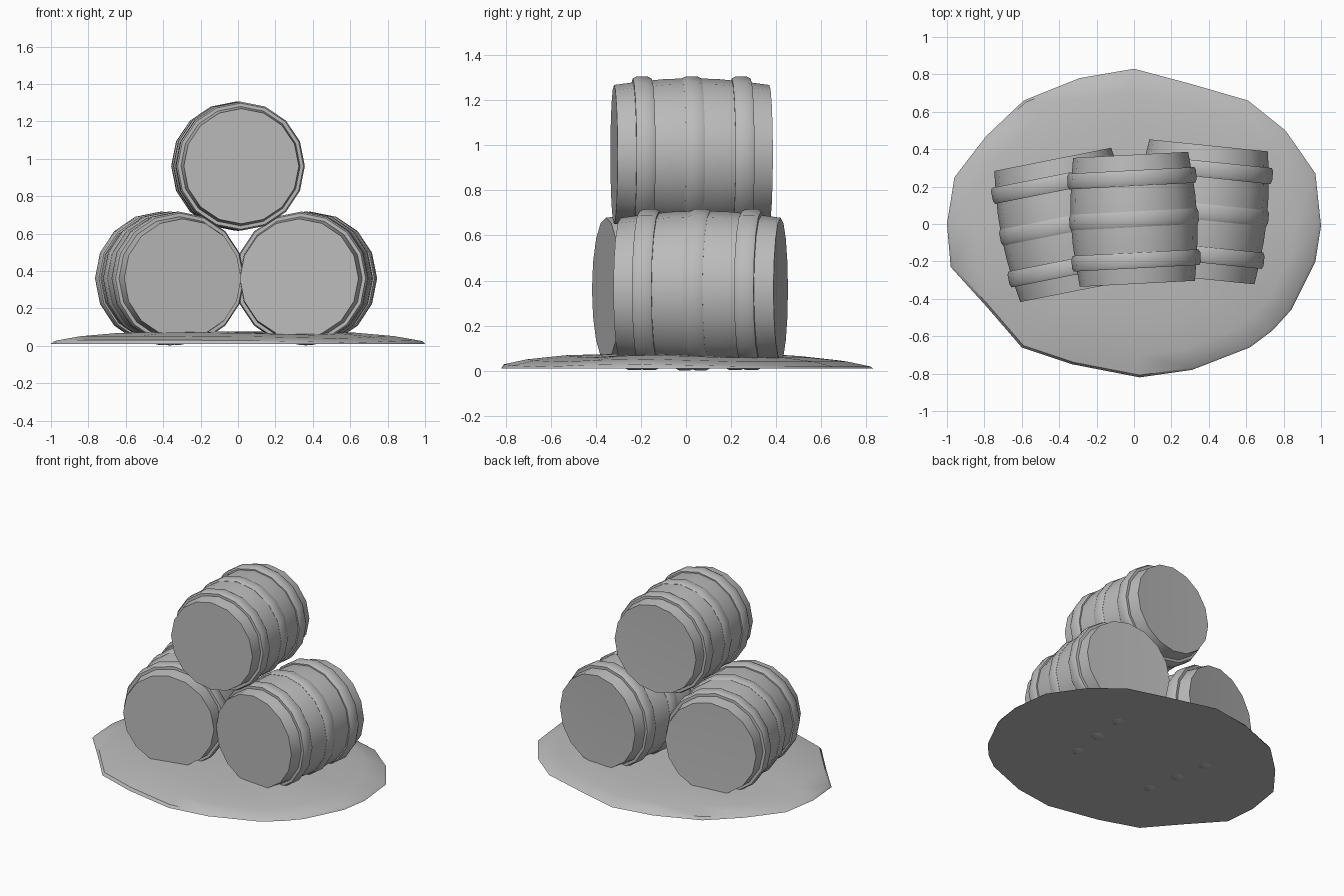
import bpy, bmesh, math
from mathutils import Matrix, Vector

cube = bpy.data.objects.get("Cube")
if cube:
    bpy.data.objects.remove(cube)

SIDES = 16


def make_material(name, rgb):
    mat = bpy.data.materials.new(name)
    mat.use_nodes = True
    mat.diffuse_color = (*rgb, 1)
    mat.node_tree.nodes["Principled BSDF"].inputs["Base Color"].default_value = (*rgb, 1)
    return mat


grey = make_material("plain grey", (0.5, 0.5, 0.5))


def finish(name, bm, smooth_angle):
    bmesh.ops.recalc_face_normals(bm, faces=bm.faces)
    mesh = bpy.data.meshes.new(name)
    bm.to_mesh(mesh)
    bm.free()
    mesh.materials.append(grey)
    obj = bpy.data.objects.new(name, mesh)
    bpy.context.collection.objects.link(obj)
    bpy.ops.object.select_all(action="DESELECT")
    obj.select_set(True)
    bpy.context.view_layer.objects.active = obj
    bpy.ops.object.shade_smooth_by_angle(angle=math.radians(smooth_angle))
    return obj


def bridge(bm, a, b):
    for i in range(len(a)):
        j = (i + 1) % len(a)
        bm.faces.new((a[i], a[j], b[j], b[i]))


def lathe(name, profile, closed=False):
    """Spin (distance along y, radius) points around the y axis."""
    bm = bmesh.new()
    rings = []
    for y, r in profile:
        angles = [math.tau * i / SIDES for i in range(SIDES)]
        rings.append([bm.verts.new((r * math.sin(a), y, r * math.cos(a))) for a in angles])
    for a, b in zip(rings, rings[1:]):
        bridge(bm, a, b)
    if closed:
        bridge(bm, rings[-1], rings[0])
    else:
        bm.faces.new(rings[0])
        bm.faces.new(rings[-1])
    return finish(name, bm, 30)


def barrel(name, centre, yaw, scale):
    # Bulging staves, with a slightly dished back head
    body = [(-0.345, 0.308), (-0.24, 0.322), (-0.12, 0.334), (0, 0.338),
            (0.12, 0.334), (0.24, 0.322), (0.345, 0.308), (0.342, 0.2)]
    parts = [lathe(name + "_staves", body)]
    # Three hoops with softened outer edges
    for label, y, r in (("front", -0.22, 0.345), ("middle", 0, 0.346), ("back", 0.22, 0.345)):
        band = [(y - 0.042, 0.31), (y - 0.042, r - 0.008), (y - 0.025, r),
                (y + 0.025, r), (y + 0.042, r - 0.008), (y + 0.042, 0.31)]
        parts.append(lathe(f"{name}_{label}_hoop", band, closed=True))
    for part in parts:
        part.matrix_world = (Matrix.Translation(centre)
                             @ Matrix.Rotation(math.radians(yaw), 4, "Z")
                             @ Matrix.Scale(scale, 4))


barrel("top_barrel", (0, 0.025, 0.96), 3, 1.0)
barrel("right_barrel", (-0.365, -0.005, 0.36), 11.2, 1.035)
barrel("left_barrel", (0.363, 0.065, 0.36), -5.8, 1.035)

# Low uneven mound under the barrels
outline = [(0, .83), (.3, .75), (.61, .66), (.81, .5), (.97, .27), (1, -.01), (.97, -.2),
           (.84, -.46), (.74, -.57), (.62, -.66), (.31, -.78), (.03, -.82), (-.33, -.75),
           (-.6, -.66), (-.79, -.44), (-.98, -.23), (-1, 0), (-.96, .25), (-.79, .47),
           (-.59, .66), (-.29, .78)]
bm = bmesh.new()
rings = []
for size, z in ((1, 0.01), (0.985, 0.024), (0.86, 0.046), (0.65, 0.064), (0.35, 0.07)):
    ring = []
    for x, y in outline:
        lift = 0.006 * math.sin(3 * x + 5 * y) * (z > 0.02)
        ring.append(bm.verts.new((x * size, y * size, z + lift)))
    rings.append(ring)
for a, b in zip(rings, rings[1:]):
    bridge(bm, a, b)
bm.faces.new(rings[0])
peak = bm.verts.new((0, 0, 0.075))
for i, v in enumerate(rings[-1]):
    bm.faces.new((v, rings[-1][(i + 1) % len(outline)], peak))
finish("ground_mound", bm, 40)
